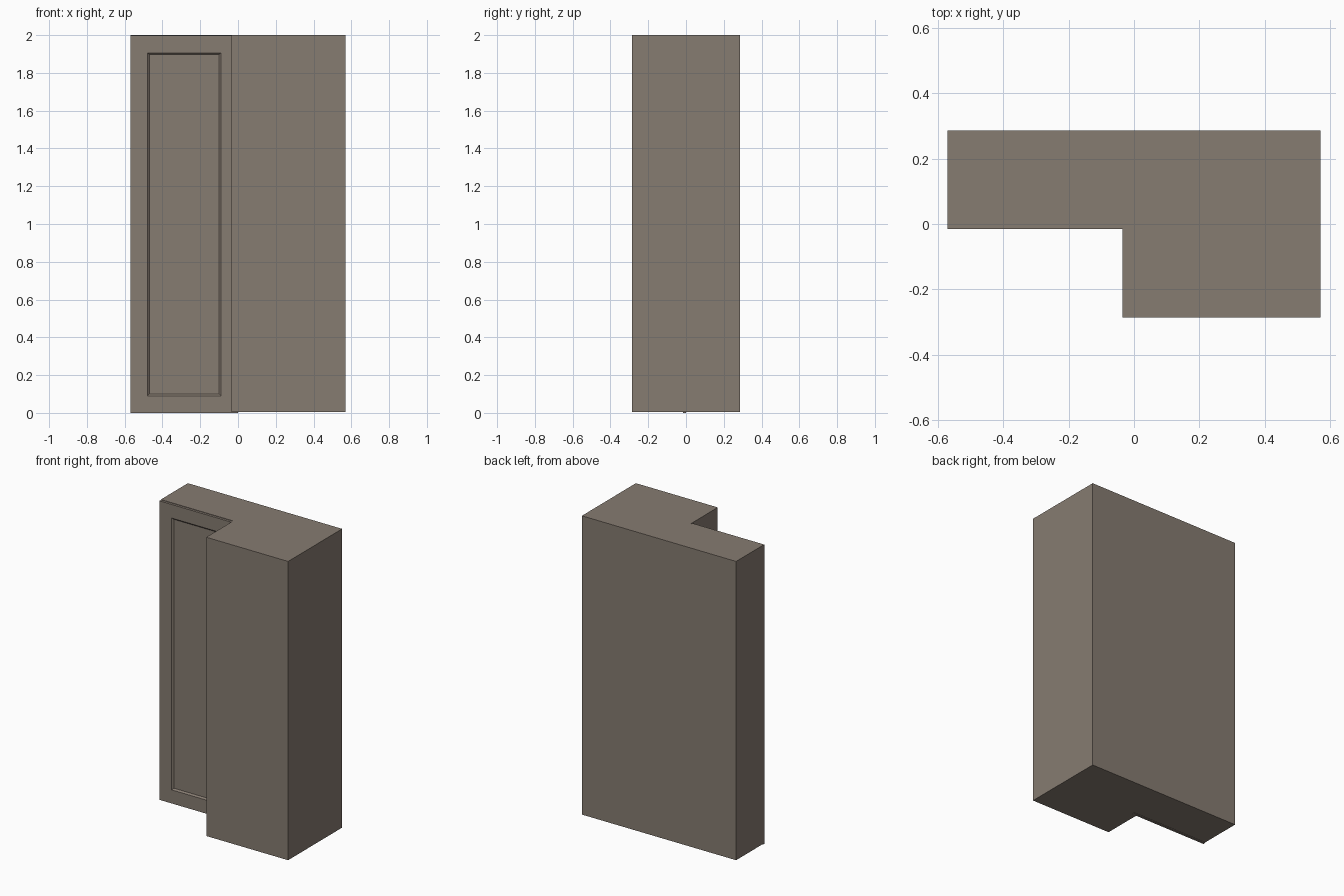
import bpy, bmesh
from mathutils import Vector

if "Cube" in bpy.data.objects:
    bpy.data.objects.remove(bpy.data.objects["Cube"])


def material(name, color):
    m = bpy.data.materials.new(name)
    m.diffuse_color = color
    m.use_nodes = True
    m.node_tree.nodes["Principled BSDF"].inputs["Base Color"].default_value = m.diffuse_color
    return m


def finish(bm, name, mat):
    bmesh.ops.recalc_face_normals(bm, faces=bm.faces)
    mesh = bpy.data.meshes.new(name)
    bm.to_mesh(mesh)
    bm.free()
    ob = bpy.data.objects.new(name, mesh)
    bpy.context.collection.objects.link(ob)
    mesh.materials.append(mat)
    return ob


wood = material("brown_grey", (0.24, 0.20, 0.165, 1))

# L-shaped body, a floor-plan profile pulled up to full height
plan = [(-0.57, 0.0), (-0.035, 0.0), (-0.035, -0.285),
        (0.57, -0.285), (0.57, 0.285), (-0.57, 0.285)]
bm = bmesh.new()
base = bm.faces.new([bm.verts.new((x, y, 0.004)) for x, y in plan])
pulled = bmesh.ops.extrude_face_region(bm, geom=[base], use_keep_orig=True)
top = [g for g in pulled["geom"] if isinstance(g, bmesh.types.BMVert)]
bmesh.ops.translate(bm, verts=top, vec=(0, 0, 1.996))
finish(bm, "body", wood)

# Thin door in the recess; its inner edge runs into the body
x0, x1, y0, y1, z0, z1 = -0.57, 0.0, -0.016, 0.0, 0.0, 1.997
bm = bmesh.new()
bmesh.ops.create_cube(bm, size=1)
for v in bm.verts:
    v.co = Vector((x1 if v.co.x > 0 else x0,
                   y1 if v.co.y > 0 else y0,
                   z1 if v.co.z > 0 else z0))
bm.normal_update()
front = [f for f in bm.faces if f.normal.y < -0.9]

# Sunken door panel with a sloped border
bmesh.ops.inset_region(bm, faces=front, thickness=0.128)
bmesh.ops.inset_region(bm, faces=front, thickness=0.014, depth=-0.01)
finish(bm, "door", wood)
